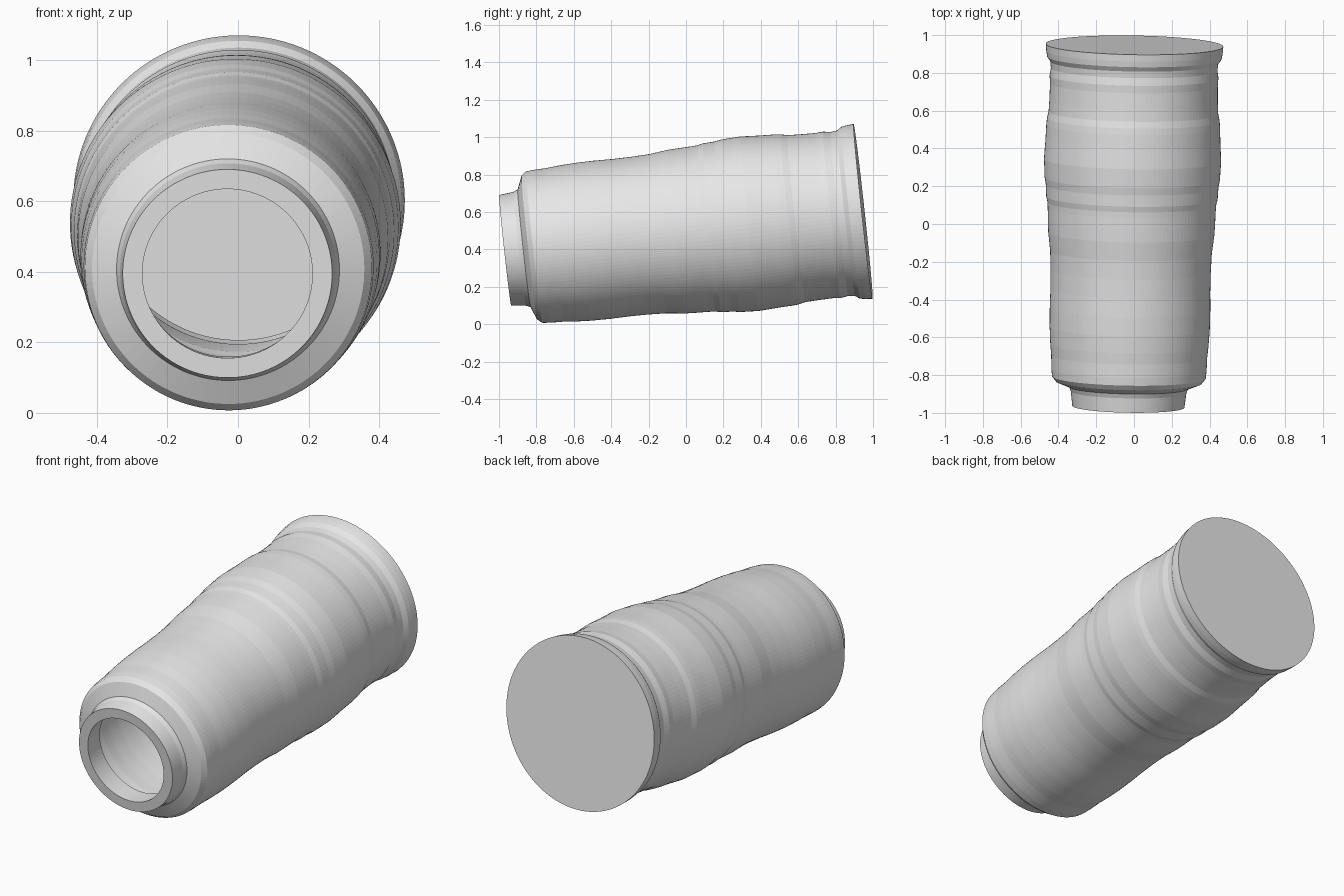
import bpy, bmesh, math
from mathutils import Vector

if "Cube" in bpy.data.objects:
    bpy.data.objects.remove(bpy.data.objects["Cube"])

SEGMENTS = 128
WALL = 0.056

# Axis of the tilted vessel, mouth to base
mouth = Vector((-0.03, -0.967, 0.395))
base = Vector((0.003, 0.947, 0.603))
axis = (base - mouth).normalized()
rot = axis.to_track_quat('Z', 'Y')

# Outer profile as (y along the axis, radius)
neck = [(-0.967, 0.297), (-0.89, 0.306), (-0.866, 0.316), (-0.838, 0.386),
        (-0.812, 0.407)]
body = [(-0.77, 0.411), (-0.70, 0.413), (-0.64, 0.419), (-0.55, 0.424),
        (-0.45, 0.425), (-0.35, 0.423), (-0.25, 0.424), (-0.15, 0.428),
        (-0.10, 0.434), (-0.05, 0.440), (0.02, 0.443), (0.08, 0.445),
        (0.11, 0.447), (0.14, 0.454), (0.20, 0.457), (0.24, 0.464),
        (0.30, 0.467), (0.34, 0.469), (0.39, 0.466), (0.44, 0.463),
        (0.52, 0.460), (0.555, 0.457), (0.59, 0.449), (0.65, 0.446),
        (0.74, 0.444), (0.78, 0.447), (0.82, 0.441), (0.855, 0.445),
        (0.88, 0.462), (0.91, 0.467)]
rim = [(0.947, 0.470)]

# Inner profile follows the outer wall
inner = [(-0.967, 0.241), (-0.85, 0.250), (-0.80, 0.330)]
inner += [(y, r - WALL) for y, r in body if y < 0.90]
profile = inner[::-1] + neck + body + rim

# Revolve the profile around the tilted axis
bm = bmesh.new()
rings = []
for y, r in profile:
    centre = mouth + axis * ((y - mouth.y) / axis.y)
    ring = []
    for i in range(SEGMENTS):
        a = math.tau * i / SEGMENTS
        ring.append(bm.verts.new(centre + rot @ Vector((r * math.cos(a), r * math.sin(a), 0))))
    rings.append(ring)
for a, b in zip(rings, rings[1:]):
    for i in range(SEGMENTS):
        j = (i + 1) % SEGMENTS
        bm.faces.new((a[i], a[j], b[j], b[i]))

# Cavity floor and outside base
bm.faces.new(rings[0])
bm.faces.new(rings[-1])
bmesh.ops.recalc_face_normals(bm, faces=bm.faces[:])

mesh = bpy.data.meshes.new("vessel")
bm.to_mesh(mesh)
bm.free()
vessel = bpy.data.objects.new("vessel", mesh)
bpy.context.collection.objects.link(vessel)

# Single plain grey
grey = bpy.data.materials.new("light grey")
grey.diffuse_color = (0.8, 0.8, 0.8, 1)
grey.use_nodes = True
grey.node_tree.nodes["Principled BSDF"].inputs["Base Color"].default_value = grey.diffuse_color
mesh.materials.append(grey)
